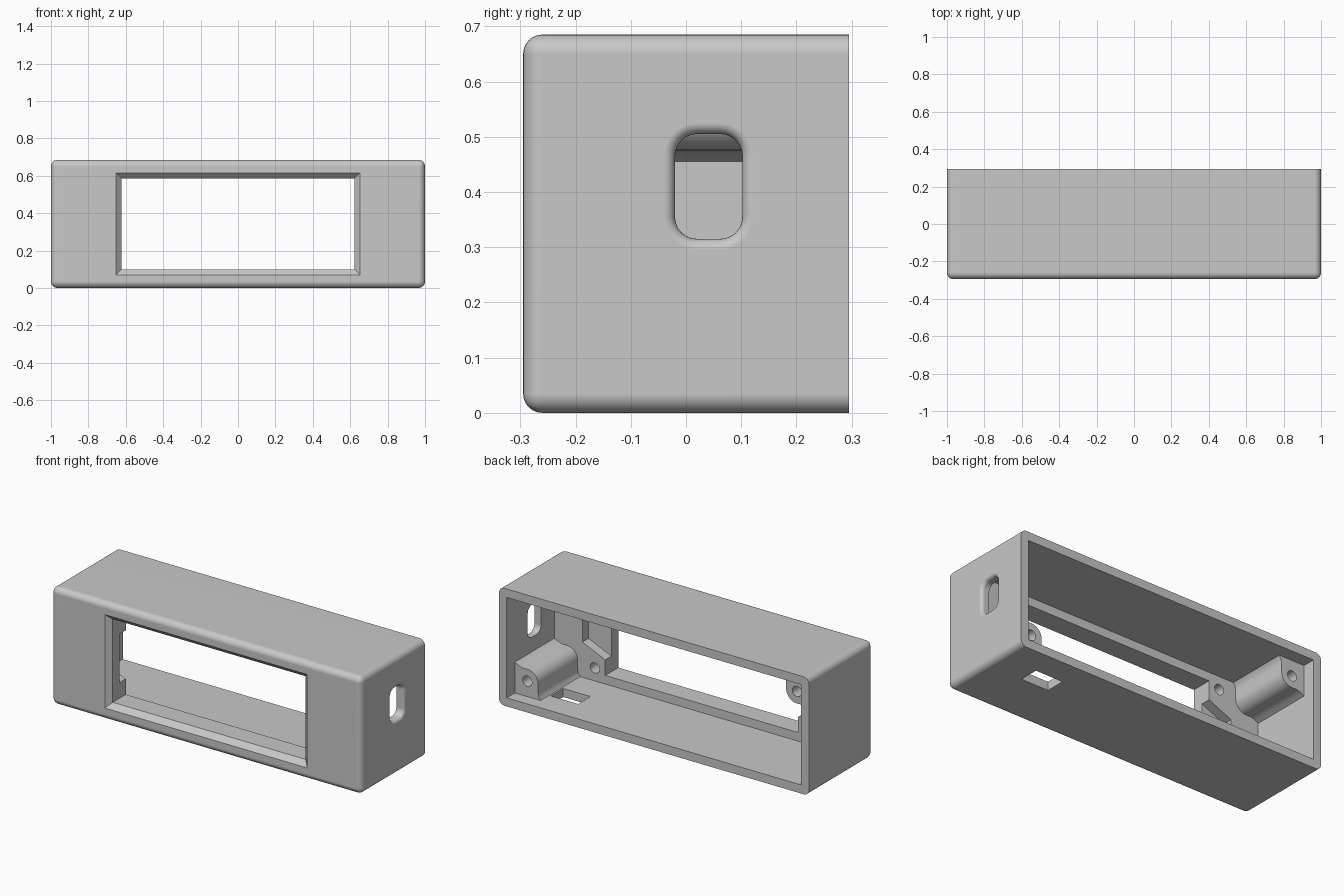
import bpy
import bmesh
from math import sin, cos, pi, radians

if "Cube" in bpy.data.objects:
    bpy.data.objects.remove(bpy.data.objects["Cube"])

WIDTH, DEPTH, HEIGHT = 2.0, 0.59, 0.685
WALL = 0.05
FRONT, BACK = -DEPTH / 2, DEPTH / 2
INNER = FRONT + 0.15            # rear face of the thick front wall
MID = HEIGHT / 2


def add_object(name, bm):
    bmesh.ops.recalc_face_normals(bm, faces=bm.faces)
    mesh = bpy.data.meshes.new(name)
    bm.to_mesh(mesh)
    bm.free()
    obj = bpy.data.objects.new(name, mesh)
    bpy.context.collection.objects.link(obj)
    return obj


def loft(name, rings):
    """Closed solid through matching rings of points."""
    bm = bmesh.new()
    loops = [[bm.verts.new(p) for p in ring] for ring in rings]
    n = len(loops[0])
    for a, b in zip(loops, loops[1:]):
        for i in range(n):
            j = (i + 1) % n
            bm.faces.new((a[i], a[j], b[j], b[i]))
    bm.faces.new(loops[0])
    bm.faces.new(loops[-1])
    return add_object(name, bm)


def prism(name, outline, y0, y1):
    """Extrude an x-z outline along y."""
    return loft(name, [[(x, y, z) for x, z in outline] for y in (y0, y1)])


def rect(hw, hh, cx=0.0, cz=MID):
    return [(cx - hw, cz - hh), (cx + hw, cz - hh), (cx + hw, cz + hh), (cx - hw, cz + hh)]


def circle(cx, cz, r, n=24):
    return [(cx + r * cos(2 * pi * i / n), cz + r * sin(2 * pi * i / n)) for i in range(n)]


def rounded_rect(hw, hh, r, steps=6):
    pts = []
    for k, (sx, sy) in enumerate([(1, 1), (-1, 1), (-1, -1), (1, -1)]):
        for i in range(steps + 1):
            a = (k + i / steps) * pi / 2
            pts.append((sx * (hw - r) + r * cos(a), sy * (hh - r) + r * sin(a)))
    return pts


def combine(target, tool, operation):
    mod = target.modifiers.new(operation.lower(), 'BOOLEAN')
    mod.operation = operation
    mod.solver = 'EXACT'
    mod.object = tool
    bpy.context.view_layer.objects.active = target
    bpy.ops.object.modifier_apply(modifier=mod.name)
    bpy.data.objects.remove(tool)


# Outer block, rounded everywhere except around the open back
bm = bmesh.new()
bmesh.ops.create_cube(bm, size=1)
for v in bm.verts:
    v.co = (v.co.x * WIDTH, v.co.y * DEPTH, v.co.z * HEIGHT + MID)
edges = [e for e in bm.edges if any(v.co.y < 0 for v in e.verts)]
bmesh.ops.bevel(bm, geom=edges, offset=0.035, offset_type='OFFSET', segments=6,
                profile=0.5, affect='EDGES', clamp_overlap=True)
body = add_object("enclosure_body", bm)

# Cavity open to the back
combine(body, prism("cavity", rect(WIDTH / 2 - WALL, MID - WALL), INNER, BACK + 0.1), 'DIFFERENCE')

# Display window with chamfered front edge
window = [(FRONT - 0.05, 0.08), (FRONT + 0.03, 0.0), (INNER + 0.1, 0.0)]
combine(body, loft("window", [[(x, y, z) for x, z in rect(0.6225 + g, 0.2425 + g)]
                              for y, g in window]), 'DIFFERENCE')

# Tapered relief pockets at both ends of the window, inside
pocket = [(0.77, 0.255), (0.77, 0.41), (0.62, 0.475)]
pocket += [(-x, z) for x, z in reversed(pocket)]
pocket += [(-0.62, 0.19), (0.62, 0.19)]
combine(body, prism("pocket", pocket, INNER - 0.057, INNER + 0.1), 'DIFFERENCE')

# Two screw bosses in diagonally opposite corners
BOSS_X, BOSS_Z, BOSS_R = 0.87, 0.14, 0.07
BOSS_END = BACK - 0.075
outline = [(0.97, 0.03), (0.97, 0.235), (0.95, 0.23), (0.925, 0.216), (0.9, 0.209)]
outline += [(BOSS_X + BOSS_R * cos(radians(a)), BOSS_Z + BOSS_R * sin(radians(a)))
            for a in range(90, 181, 10)]
outline += [(0.8, 0.09), (0.796, 0.068), (0.784, 0.05), (0.784, 0.03)]
for flip in (False, True):
    shape = [(-x, HEIGHT - z) if flip else (x, z) for x, z in outline]
    combine(body, prism("boss", shape, INNER - 0.03, BOSS_END), 'UNION')
    cx, cz = (-BOSS_X, HEIGHT - BOSS_Z) if flip else (BOSS_X, BOSS_Z)
    combine(body, prism("boss_hole", circle(cx, cz, 0.03), INNER + 0.05, BOSS_END + 0.05),
            'DIFFERENCE')

# Four display screw holes in the rear of the front wall
for sx in (-1, 1):
    for sz in (-1, 1):
        hole = circle(sx * 0.69, MID + sz * 0.217, 0.03)
        combine(body, prism("screw_hole", hole, INNER - 0.1, INNER + 0.02), 'DIFFERENCE')

# Rounded cable slot in the left side, with a flared outer lip
LIP = 0.02
flare = [(0.9, 0.0)]
flare += [(1 - LIP + LIP * sin(a), LIP * (1 - cos(a))) for a in (i * pi / 12 for i in range(7))]
flare += [(1.05, LIP)]
combine(body, loft("side_slot", [[(x, 0.041 + y, 0.41 + z) for y, z in
                                  rounded_rect(0.061 + g, 0.095 + g, 0.04 + g)]
                                 for x, g in flare]), 'DIFFERENCE')

# Small rectangular slot through the floor
combine(body, prism("floor_slot", rect(0.088, 0.06, 0.685, 0.03), 0.028, 0.142), 'DIFFERENCE')

# Material and shading
grey = bpy.data.materials.new("light grey plastic")
grey.use_nodes = True
colour = (0.58, 0.58, 0.58, 1)
grey.diffuse_color = colour
grey.node_tree.nodes["Principled BSDF"].inputs["Base Color"].default_value = colour
body.data.materials.clear()
body.data.materials.append(grey)
for p in body.data.polygons:
    p.material_index = 0

bpy.ops.object.select_all(action='DESELECT')
body.select_set(True)
bpy.context.view_layer.objects.active = body
bpy.ops.object.shade_smooth_by_angle(angle=radians(30))
normals = body.modifiers.new("weighted_normals", 'WEIGHTED_NORMAL')
normals.keep_sharp = True
